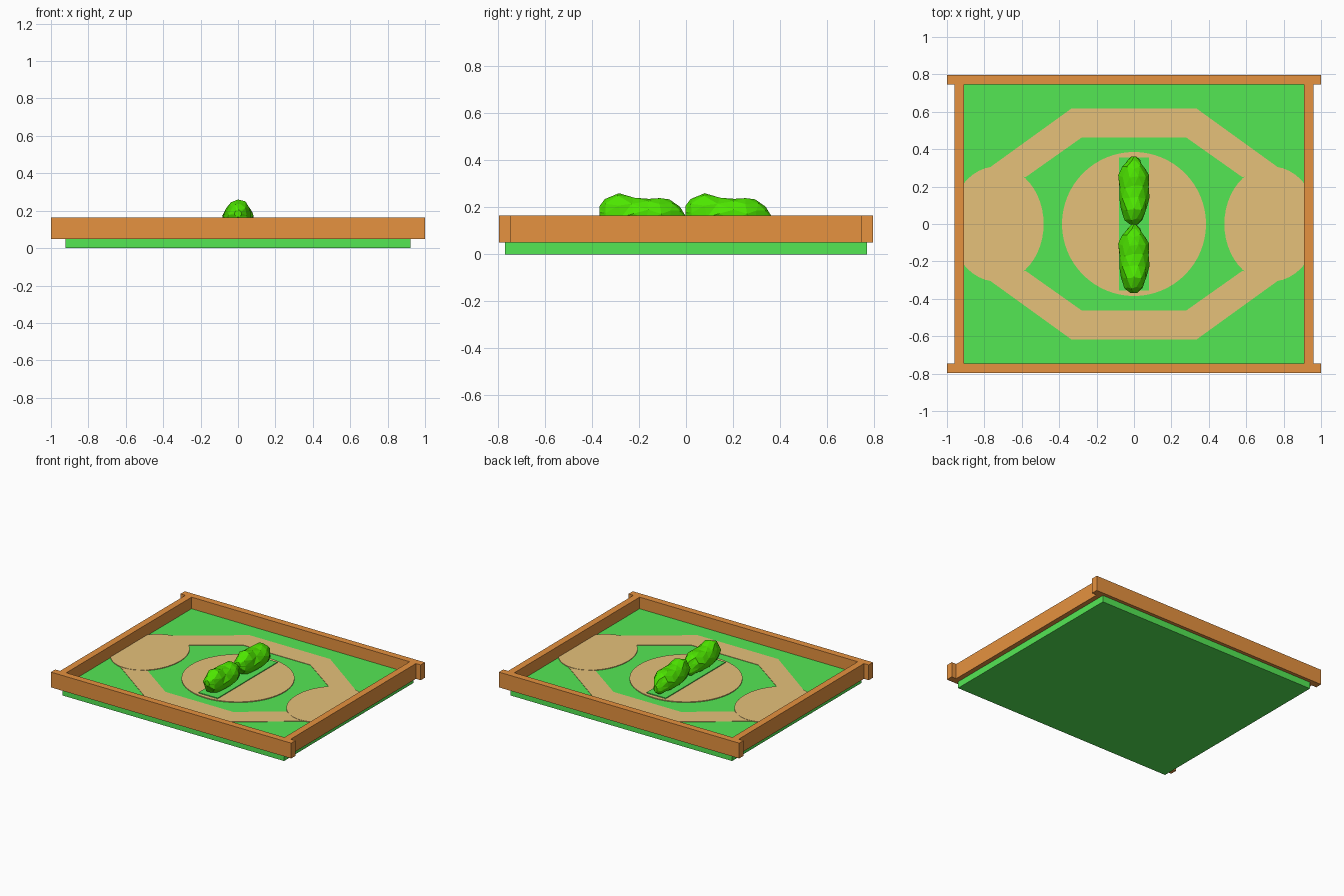
import bpy, bmesh, math, random

if "Cube" in bpy.data.objects:
    bpy.data.objects.remove(bpy.data.objects["Cube"])

random.seed(4)
TOP = 0.078  # lawn height


def material(name, rgb):
    m = bpy.data.materials.new(name)
    m.diffuse_color = (*rgb, 1)
    m.use_nodes = True
    m.node_tree.nodes["Principled BSDF"].inputs["Base Color"].default_value = m.diffuse_color
    return m


GRASS = material("grass green", (0.092, 0.83, 0.092))
SAND = material("sand", (0.79, 0.533, 0.195))
WOOD = material("orange wood", (0.79, 0.287, 0.05))
LEAF = material("leaf green", (0.08, 0.85, 0.0))


def finish(bm, name, mat):
    bmesh.ops.recalc_face_normals(bm, faces=bm.faces)
    me = bpy.data.meshes.new(name)
    bm.to_mesh(me)
    bm.free()
    me.materials.append(mat)
    ob = bpy.data.objects.new(name, me)
    bpy.context.collection.objects.link(ob)
    return ob


def prism(name, points, z0, z1, mat):
    """Extrude a flat outline from z0 to z1."""
    bm = bmesh.new()
    face = bm.faces.new([bm.verts.new((x, y, z0)) for x, y in points])
    ext = bmesh.ops.extrude_face_region(bm, geom=[face])
    for v in ext["geom"]:
        if isinstance(v, bmesh.types.BMVert):
            v.co.z = z1
    return finish(bm, name, mat)


def box(name, x0, x1, y0, y1, z0, z1, mat):
    return prism(name, [(x0, y0), (x1, y0), (x1, y1), (x0, y1)], z0, z1, mat)


def oval(cx, rx, ry, n, limit=0.915):
    """Oval outline, cut off straight at the side walls."""
    pts = []
    for i in range(n):
        a = 2 * math.pi * i / n
        x = max(-limit, min(limit, cx + rx * math.cos(a)))
        pts.append((x, ry * math.sin(a)))
    return pts


# Lawn slab
box("lawn", -0.923, 0.923, -0.77, 0.77, 0, TOP, GRASS)

# Wooden frame: long rails overlap the side rails
for s, side in ((-1, "front"), (1, "back")):
    y = sorted((s * 0.745, s * 0.796))
    box(side + "_rail", -1, 1, *y, 0.05, 0.165, WOOD)
for s, side in ((-1, "left"), (1, "right")):
    x = sorted((s * 0.908, s * 0.96))
    box(side + "_rail", *x, -0.745, 0.745, 0.05, 0.165, WOOD)

# Sand paths: two bent bands and an oval at each end
band = [(-0.77, 0.303), (-0.335, 0.617), (0.335, 0.617), (0.77, 0.303),
        (0.58, 0.25), (0.28, 0.462), (-0.28, 0.462), (-0.58, 0.25)]
for s, side in ((-1, "front"), (1, "back")):
    prism(side + "_path", [(x, s * y) for x, y in band], TOP - 0.004, TOP + 0.003, SAND)
    prism(("left" if s < 0 else "right") + "_sand_oval",
          oval(s * 0.733, 0.25, 0.308, 48), TOP - 0.004, TOP + 0.005, SAND)

# Centre circle with a grass strip
prism("centre_circle", oval(0, 0.385, 0.385, 64), TOP - 0.003, TOP + 0.006, SAND)
box("grass_strip", -0.08, 0.08, -0.355, 0.355, TOP + 0.003, TOP + 0.012, GRASS)


def bush(name, y_start):
    """Faceted shrub lofted through rough rings: y, half width, top, bottom."""
    rings = [(0.0, 0.02, 0.205, 0.165), (0.03, 0.05, 0.238, 0.10),
             (0.085, 0.070, 0.260, 0.085), (0.145, 0.080, 0.243, 0.085),
             (0.20, 0.086, 0.236, 0.085), (0.255, 0.082, 0.242, 0.085),
             (0.305, 0.066, 0.234, 0.085), (0.34, 0.038, 0.205, 0.09),
             (0.365, 0.012, 0.165, 0.11)]
    rnd = random.Random(7)
    n = 11
    bm = bmesh.new()
    loops = []
    for k, (y, w, zt, zb) in enumerate(rings):
        mid, loop = zb + (zt - zb) * 0.48, []
        for i in range(n):
            a = 2 * math.pi * (i + 0.5 * (k % 2)) / n + math.pi / 2
            r = 1 if i == 0 else rnd.uniform(0.91, 1.06)
            h = (zt - mid) if math.sin(a) > 0 else (mid - zb)
            dy = rnd.uniform(-0.009, 0.009) if 0 < k < len(rings) - 1 else 0
            loop.append(bm.verts.new((w * r * math.cos(a), y_start + y + dy,
                                      mid + h * r * math.sin(a))))
        loops.append(loop)
    for k in range(len(loops) - 1):
        for i in range(n):
            j = (i + 1) % n
            bm.faces.new((loops[k][i], loops[k][j], loops[k + 1][j], loops[k + 1][i]))
    bm.faces.new(loops[0])
    bm.faces.new(loops[-1])
    bmesh.ops.triangulate(bm, faces=bm.faces)
    return finish(bm, name, LEAF)


# Two matching bushes in a row
bush("front_bush", -0.368)
bush("back_bush", -0.003)
